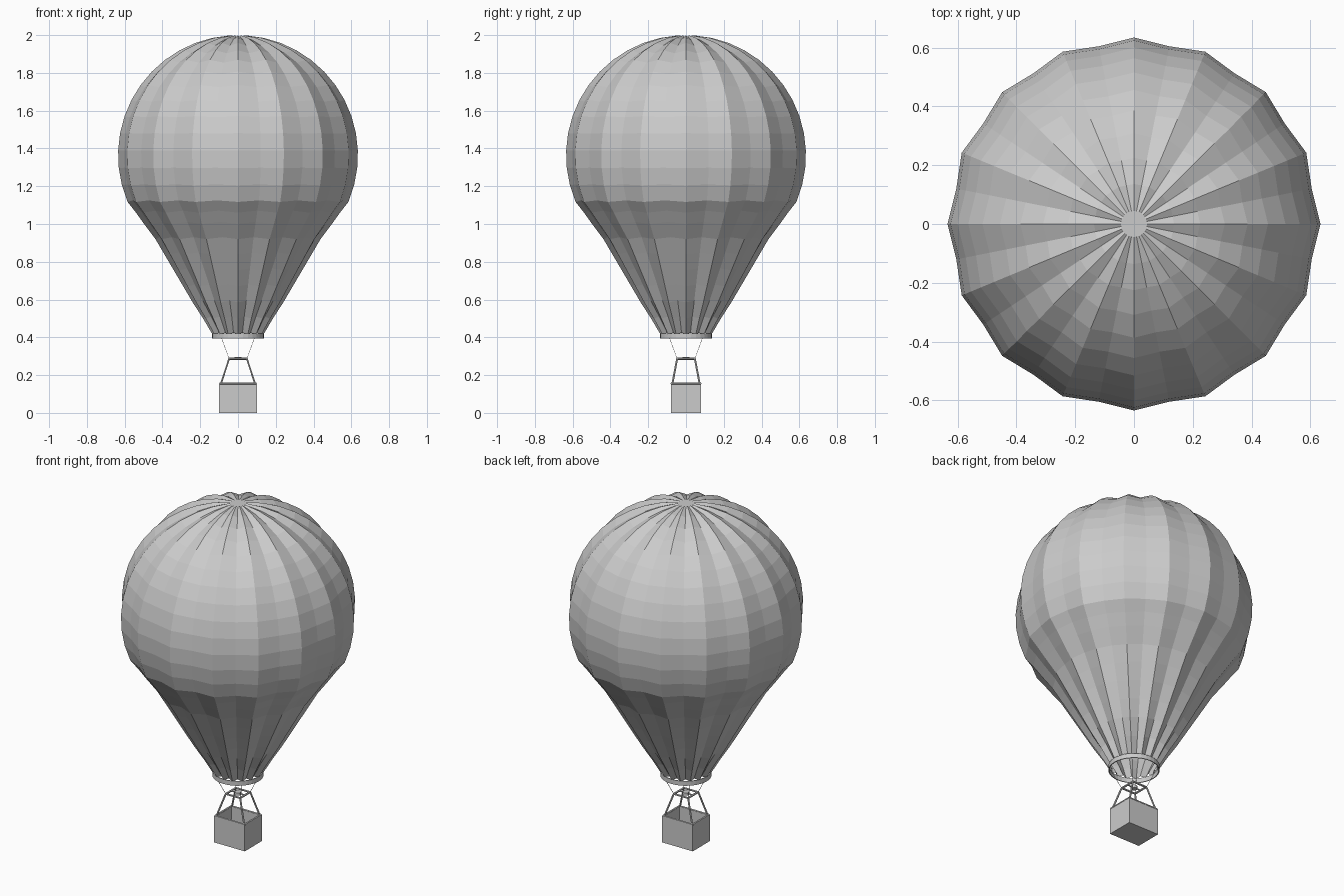
import bpy, bmesh, math
from mathutils import Vector

if "Cube" in bpy.data.objects:
    bpy.data.objects.remove(bpy.data.objects["Cube"])


def make_object(name, bm):
    bmesh.ops.recalc_face_normals(bm, faces=bm.faces[:])
    mesh = bpy.data.meshes.new(name)
    bm.to_mesh(mesh)
    bm.free()
    obj = bpy.data.objects.new(name, mesh)
    bpy.context.collection.objects.link(obj)
    return obj


def bridge(bm, rings):
    for a, b in zip(rings, rings[1:]):
        n = len(a)
        for i in range(n):
            bm.faces.new((a[i], a[(i + 1) % n], b[(i + 1) % n], b[i]))


def rod(name, p, q, radius, sides=6):
    p, q = Vector(p), Vector(q)
    bm = bmesh.new()
    bmesh.ops.create_cone(bm, cap_ends=True, segments=sides, radius1=radius,
                          radius2=radius, depth=(q - p).length)
    obj = make_object(name, bm)
    obj.rotation_mode = 'QUATERNION'
    obj.rotation_quaternion = (q - p).to_track_quat('Z', 'Y')
    obj.location = (p + q) / 2
    return obj


def rect_loop(name, hx, hy, z, radius):
    c = [(-hx, -hy, z), (hx, -hy, z), (hx, hy, z), (-hx, hy, z)]
    for i in range(4):
        rod(f"{name}_{i + 1}", c[i], c[(i + 1) % 4], radius)


# Envelope: 16 gores with creases pressed in along the profile normal
R, CZ, GORES = 0.635, 1.365, 16
profile = [(0.135, 0.415), (0.185, 0.50), (0.24, 0.585), (0.29, 0.67), (0.34, 0.755),
           (0.39, 0.84), (0.437, 0.92), (0.497, 1.0), (0.54, 1.06)]
for k in range(14):
    a = math.radians(-23 + k * (109 / 13))
    profile.append((R * math.cos(a), CZ + R * math.sin(a)))

bm = bmesh.new()
rings = []
for i, (r, z) in enumerate(profile):
    r0, z0 = profile[max(i - 1, 0)]
    r1, z1 = profile[min(i + 1, len(profile) - 1)]
    t = Vector((r1 - r0, z1 - z0)).normalized()
    depth = 0.018 if z < CZ else min(0.018, 0.004 + 0.05 * r)
    ring = []
    for j in range(GORES * 2):
        ang = j * math.pi / GORES
        d = depth if j % 2 else 0
        rr, zz = r - d * t.y, z + d * t.x
        ring.append(bm.verts.new((rr * math.cos(ang), rr * math.sin(ang), zz)))
    rings.append(ring)
bridge(bm, rings)
bm.faces.new(rings[-1])
make_object("envelope", bm)

# Mouth band: thin open ring
bm = bmesh.new()
rings = []
for r, z in ((0.137, 0.393), (0.137, 0.42), (0.132, 0.42), (0.132, 0.393), (0.137, 0.393)):
    if len(rings) == 4:
        rings.append(rings[0])
        break
    rings.append([bm.verts.new((r * math.cos(j * math.pi / 16), r * math.sin(j * math.pi / 16), z))
                  for j in range(32)])
bridge(bm, rings)
make_object("mouth_band", bm)

# Basket: open box with thick walls
BX, BY, BZ, WALL = 0.1, 0.08, 0.155, 0.01
bm = bmesh.new()
rings = []
for hx, hy, z in ((BX, BY, 0), (BX, BY, BZ), (BX - WALL, BY - WALL, BZ), (BX - WALL, BY - WALL, WALL)):
    rings.append([bm.verts.new((sx * hx, sy * hy, z))
                  for sx, sy in ((-1, -1), (1, -1), (1, 1), (-1, 1))])
bridge(bm, rings)
bm.faces.new(rings[0])
bm.faces.new(rings[-1])
make_object("basket", bm)
rect_loop("basket_rim", BX - 0.004, BY - 0.004, BZ, 0.006)

# Burner frame, uprights and ropes
FZ = 0.287
rect_loop("burner_frame", 0.046, 0.046, FZ, 0.006)
for sx in (-1, 1):
    for sy in (-1, 1):
        rod("upright", (sx * 0.09, sy * 0.072, BZ), (sx * 0.047, sy * 0.047, FZ), 0.005)
        rod("rope", (sx * 0.047, sy * 0.047, FZ), (sx * 0.092, sy * 0.092, 0.41), 0.0013, 4)

# Burner on a cross bar
rod("burner_bar", (-0.046, 0, FZ), (0.046, 0, FZ), 0.004)
rod("burner", (0, 0, FZ - 0.008), (0, 0, FZ + 0.008), 0.018, 12)
